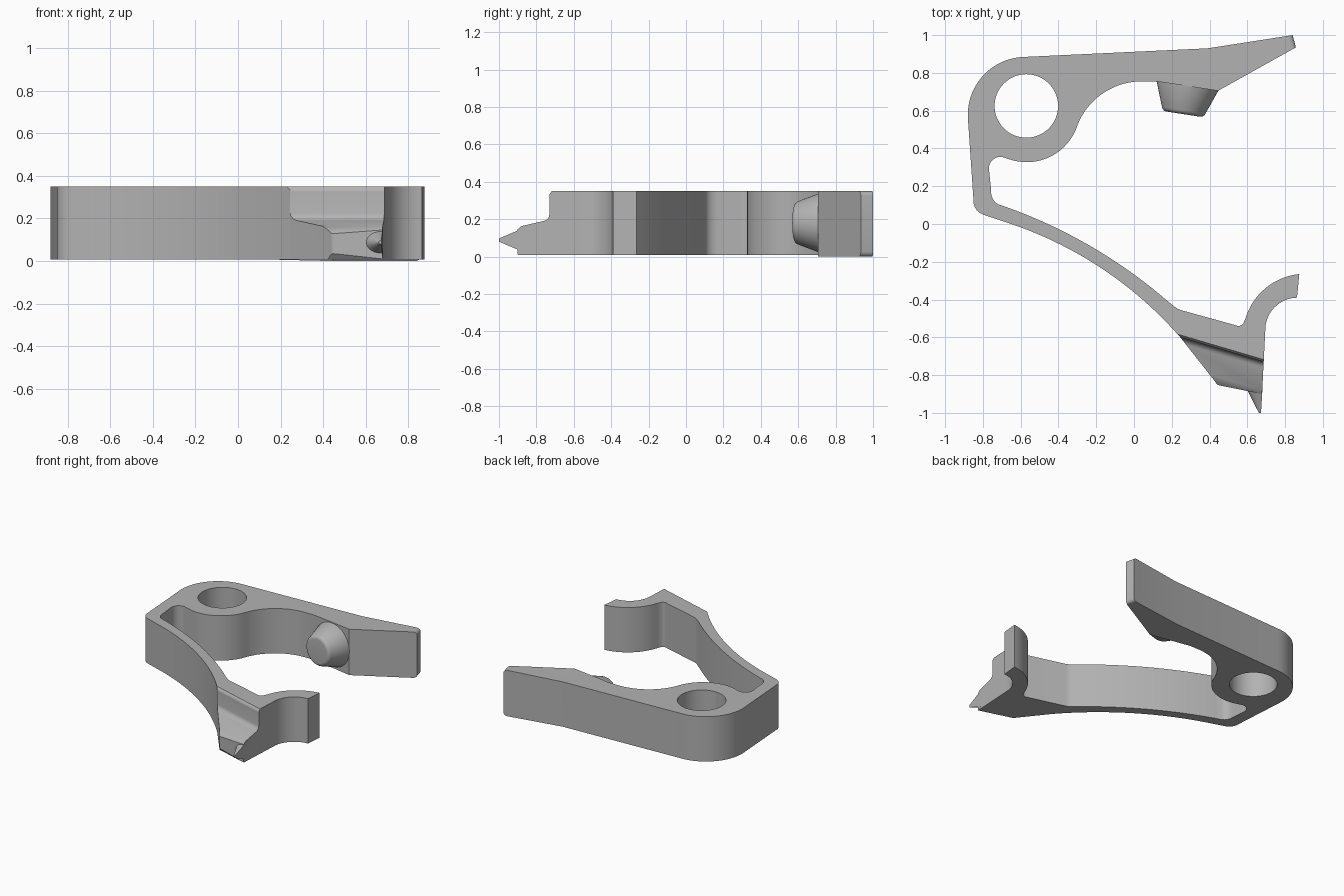
import bpy, bmesh
from math import cos, sin, atan2, pi
from mathutils import Vector, Matrix

if "Cube" in bpy.data.objects:
    bpy.data.objects.remove(bpy.data.objects["Cube"])

grey = bpy.data.materials.new("plain grey")
grey.use_nodes = True
grey.diffuse_color = (0.45, 0.45, 0.45, 1)
grey.node_tree.nodes["Principled BSDF"].inputs["Base Color"].default_value = grey.diffuse_color

BOTTOM, TOP = 0.008, 0.35


def add_object(name, bm):
    bmesh.ops.recalc_face_normals(bm, faces=bm.faces)
    mesh = bpy.data.meshes.new(name)
    bm.to_mesh(mesh)
    bm.free()
    mesh.materials.append(grey)
    obj = bpy.data.objects.new(name, mesh)
    bpy.context.collection.objects.link(obj)
    return obj


def arc(a, b, c, n=12):
    """Points on the circle running from a through b to c."""
    (ax, ay), (bx, by), (cx, cy) = a, b, c
    d = 2 * (ax * (by - cy) + bx * (cy - ay) + cx * (ay - by))
    sa, sb, sc = ax * ax + ay * ay, bx * bx + by * by, cx * cx + cy * cy
    ux = (sa * (by - cy) + sb * (cy - ay) + sc * (ay - by)) / d
    uy = (sa * (cx - bx) + sb * (ax - cx) + sc * (bx - ax)) / d
    start = atan2(ay - uy, ax - ux)
    mid = (atan2(by - uy, bx - ux) - start) % (2 * pi)
    sweep = (atan2(cy - uy, cx - ux) - start) % (2 * pi)
    if mid > sweep:
        sweep -= 2 * pi
    r = ((ax - ux) ** 2 + (ay - uy) ** 2) ** 0.5
    return [(ux + r * cos(start + sweep * i / n), uy + r * sin(start + sweep * i / n))
            for i in range(n + 1)]


def prism(points, direction):
    """Closed solid from a flat loop of 3D points."""
    bm = bmesh.new()
    face = bm.faces.new([bm.verts.new(p) for p in points])
    out = bmesh.ops.extrude_face_region(bm, geom=[face])
    bmesh.ops.translate(bm, vec=direction,
                        verts=[g for g in out["geom"] if isinstance(g, bmesh.types.BMVert)])
    return bm


def smooth(obj, angle=0.5):
    bpy.ops.object.select_all(action="DESELECT")
    obj.select_set(True)
    bpy.context.view_layer.objects.active = obj
    bpy.ops.object.shade_smooth_by_angle(angle=angle)


# Clip outline: boss, side wall, curved arm, foot, hook and upper arm
outline = (
    arc((-0.57, 0.885), (-0.79, 0.795), (-0.88, 0.57), 16)
    + arc((-0.85, 0.13), (-0.838, 0.08), (-0.80, 0.05), 5)
    + arc((-0.69, 0.013), (-0.21, -0.21), (0.245, -0.60), 24)
    + arc((0.43, -0.835), (0.438, -0.848), (0.455, -0.855), 3)
    + [(0.678, -0.9)]
    + arc((0.695, -0.565), (0.745, -0.44), (0.863, -0.39), 10)
    + arc((0.875, -0.265), (0.69, -0.345), (0.59, -0.5), 14)
    + arc((0.578, -0.527), (0.56, -0.539), (0.535, -0.535), 4)
    + arc((0.245, -0.455), (0.225, -0.445), (0.205, -0.43), 3)
    + arc((0.18, -0.41), (-0.26, -0.10), (-0.72, 0.105), 20)
    + arc((-0.735, 0.115), (-0.75, 0.138), (-0.757, 0.185), 4)
    + arc((-0.768, 0.29), (-0.748, 0.34), (-0.70, 0.355), 6)
    + arc((-0.645, 0.338), (-0.43, 0.363), (-0.30, 0.52), 16)
    + arc((-0.29, 0.545), (-0.16, 0.695), (0.03, 0.755), 14)
    + [(0.12, 0.755), (0.445, 0.705), (0.857, 0.935), (0.84, 1.0), (0.39, 0.93)]
)
bm = prism([(x, y, BOTTOM) for x, y in outline], (0, 0, TOP - BOTTOM))
# Rounded corners at the tip of the upper arm
tip_edges = [e for e in bm.edges
             if all(v.co.x > 0.8 and v.co.y > 0.9 for v in e.verts)
             and abs(e.verts[0].co.z - e.verts[1].co.z) < 0.01]
bmesh.ops.bevel(bm, geom=tip_edges, offset=0.025, segments=4, profile=0.5, affect="EDGES")
body = add_object("clip_body", bm)

# Cutters: pivot hole, stepped foot and foot underside chamfer
bm = bmesh.new()
bmesh.ops.create_cone(bm, cap_ends=True, segments=64, radius1=0.168, radius2=0.168, depth=1,
                      matrix=Matrix.Translation((-0.57, 0.625, 0.2)))
cutters = [add_object("hole_cutter", bm)]

along = Vector((0.959, -0.283, 0))
outward = Vector((-0.283, -0.959, 0))
corner = Vector((0.245, -0.60, 0))


def foot_cutter(name, profile):
    pts = [corner - along * 0.2 + outward * d + Vector((0, 0, z)) for d, z in profile]
    return add_object(name, prism(pts, along * 0.9))


step = ([(-0.012, 0.5), (-0.012, TOP)]
        + arc((-0.008, 0.344), (-0.003, 0.338), (0, 0.325), 4)
        + arc((0, 0.225), (0.009, 0.203), (0.03, 0.19), 5)
        + [(0.145, 0.163), (0.19, 0.125), (0.4, 0.125), (0.4, 0.5)])
cutters.append(foot_cutter("step_cutter", step))
cutters.append(foot_cutter("chamfer_cutter", [(0.14, -0.02), (0.19, 0.04), (0.4, 0.04), (0.4, -0.02)]))

bpy.context.view_layer.objects.active = body
for cutter in cutters:
    cutter.hide_render = True
    mod = body.modifiers.new(cutter.name, "BOOLEAN")
    mod.operation = "DIFFERENCE"
    mod.solver = "EXACT"
    mod.object = cutter
    bpy.ops.object.modifier_apply(modifier=mod.name)
    bpy.data.objects.remove(cutter)

# Upper arm reaches slightly lower than the rest
for v in body.data.vertices:
    if v.co.x > 0.4 and v.co.y > 0.65 and v.co.z < 0.05:
        v.co.z -= BOTTOM
smooth(body)

# Tapered peg with a rounded end on the inside of the upper arm
peg_axis = Vector((-0.152, -0.988, 0))
peg_profile = ([(0.165, -0.02), (0.165, 0), (0.122, 0.115)]
               + arc((0.118, 0.125), (0.108, 0.143), (0.088, 0.15), 5) + [(0, 0.15)])
bm = bmesh.new()
verts = [bm.verts.new((r, 0, h)) for r, h in peg_profile]
edges = [bm.edges.new(pair) for pair in zip(verts, verts[1:])]
bmesh.ops.spin(bm, geom=verts + edges, axis=(0, 0, 1), cent=(0, 0, 0), angle=2 * pi, steps=48)
bmesh.ops.remove_doubles(bm, verts=bm.verts, dist=0.0005)
turn = peg_axis.to_track_quat("Z", "Y").to_matrix().to_4x4()
bm.transform(Matrix.Translation((0.283, 0.73, 0.18)) @ turn)
smooth(add_object("peg", bm))

# Pointed half-cone nub on the front of the foot, flush with its side
side = Vector((-0.06, -0.998, 0))
bm = bmesh.new()
bmesh.ops.create_cone(bm, cap_ends=True, segments=32, radius1=0.1, radius2=0.012, depth=0.15)
bm.transform(Matrix.Translation((0.677, -0.925, 0.088))
             @ side.to_track_quat("Z", "Y").to_matrix().to_4x4()
             @ Matrix.Diagonal((1, 1, 1, 1)))
for v in bm.verts:
    v.co.z = 0.088 + (v.co.z - 0.088) * 0.72
cut = bmesh.ops.bisect_plane(bm, geom=bm.verts[:] + bm.edges[:] + bm.faces[:],
                             plane_co=(0.677, -0.925, 0.088), plane_no=(0.998, -0.06, 0),
                             clear_outer=True)
bmesh.ops.holes_fill(bm, edges=[e for e in bm.edges if e.is_boundary])
smooth(add_object("nub", bm))
